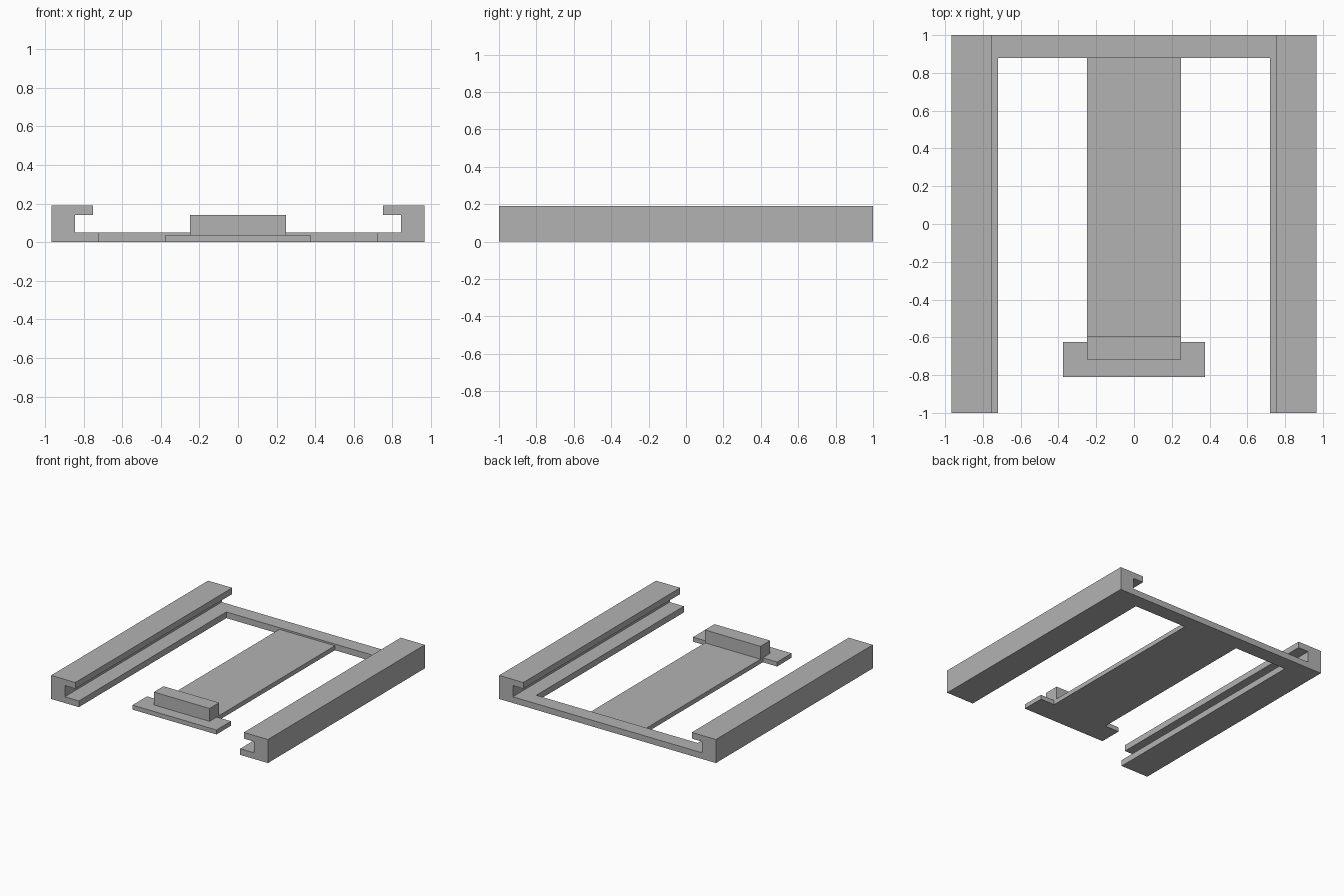
import bpy
import bmesh

cube = bpy.data.objects.get("Cube")
if cube:
    bpy.data.objects.remove(cube, do_unlink=True)

grey = bpy.data.materials.new("plain grey")
grey.use_nodes = True
colour = (0.45, 0.45, 0.45, 1)
grey.diffuse_color = colour
grey.node_tree.nodes["Principled BSDF"].inputs["Base Color"].default_value = colour


def extrude_profile(name, points, axis, start, end):
    """Extrude a 2D outline: axis 'y' takes (x, z) points, axis 'z' takes (x, y)."""
    def place(a, b, depth):
        return (a, depth, b) if axis == "y" else (a, b, depth)

    bm = bmesh.new()
    near = [bm.verts.new(place(a, b, start)) for a, b in points]
    far = [bm.verts.new(place(a, b, end)) for a, b in points]
    bm.faces.new(near)
    bm.faces.new(far[::-1])
    for i in range(len(points)):
        j = (i + 1) % len(points)
        bm.faces.new((near[i], far[i], far[j], near[j]))
    bmesh.ops.recalc_face_normals(bm, faces=bm.faces)
    mesh = bpy.data.meshes.new(name)
    bm.to_mesh(mesh)
    bm.free()
    mesh.materials.append(grey)
    obj = bpy.data.objects.new(name, mesh)
    bpy.context.collection.objects.link(obj)
    return obj


def box_outline(half_width, y0, y1):
    return [(-half_width, y0), (half_width, y0), (half_width, y1), (-half_width, y1)]


# C-shaped side rails, open towards the middle
outer, wall, top_lip, foot = 0.967, 0.845, 0.752, 0.72
height, lip_z, base_z = 0.19, 0.14, 0.05
channel = [(outer, 0), (outer, height), (top_lip, height), (top_lip, lip_z),
           (wall, lip_z), (wall, base_z), (foot, base_z), (foot, 0)]
for name, side in (("left_rail", 1), ("right_rail", -1)):
    extrude_profile(name, [(side * x, z) for x, z in channel], "y", -1, 1)

# Bar joining the rails at the back
extrude_profile("back_bar", box_outline(foot, 0.88, 1), "z", 0, base_z)

# Thin tongue with a wider end plate, as one T-shaped sheet
tongue_w, plate_w, thin = 0.248, 0.375, 0.036
half = [(plate_w, -0.81), (plate_w, -0.625), (tongue_w, -0.625), (tongue_w, 0.88)]
extrude_profile("tongue", half + [(-x, y) for x, y in reversed(half)], "z", 0, thin)

# Raised stop block across the tongue
extrude_profile("stop_block", box_outline(tongue_w, -0.717, -0.595), "z", thin, lip_z)
